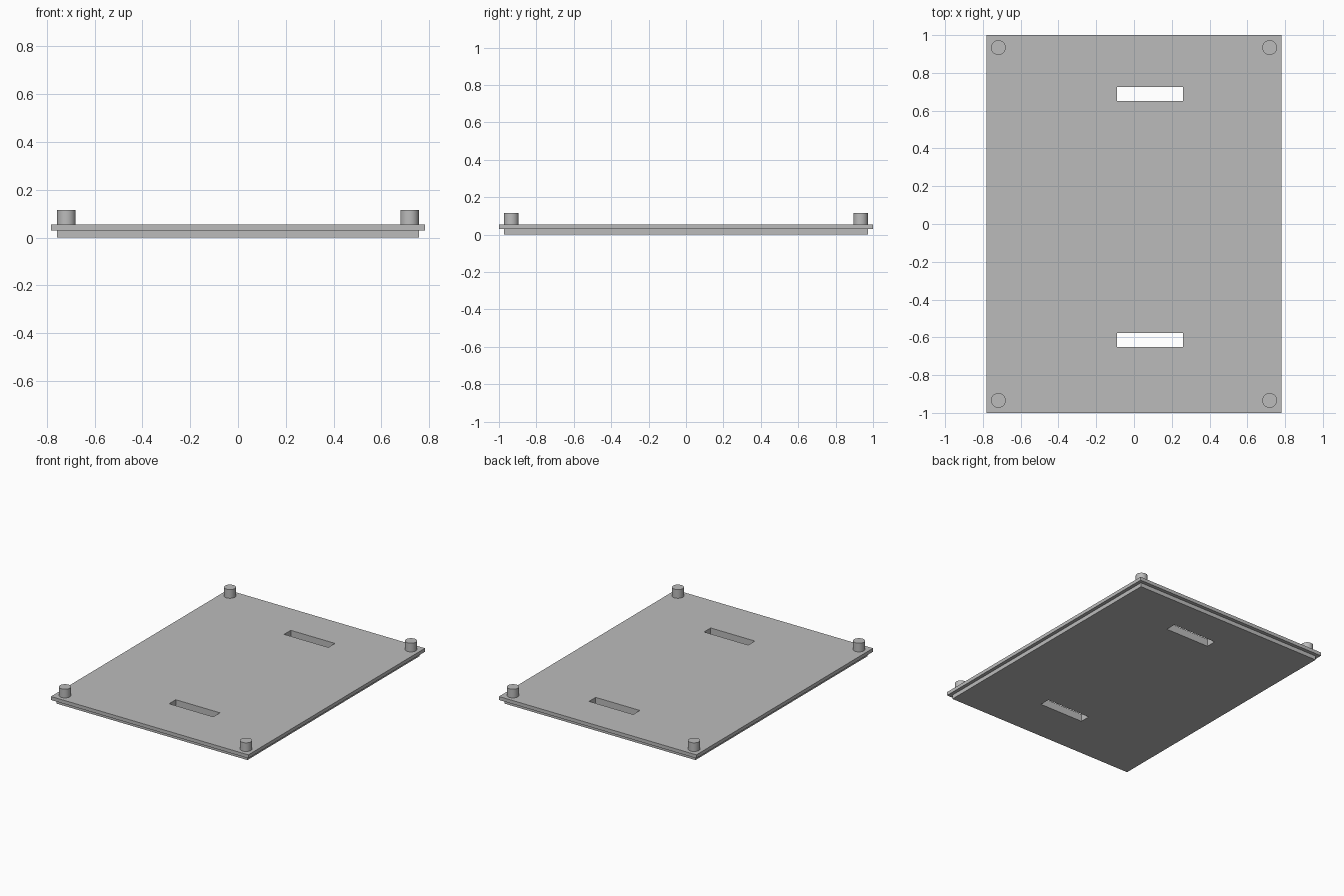
import bpy
import math

if "Cube" in bpy.data.objects:
    bpy.data.objects.remove(bpy.data.objects["Cube"])

# Single flat colour
grey = bpy.data.materials.new("plain_grey")
grey.diffuse_color = (0.5, 0.5, 0.5, 1)
grey.use_nodes = True
grey.node_tree.nodes["Principled BSDF"].inputs["Base Color"].default_value = grey.diffuse_color


def box(name, x0, x1, y0, y1, z0, z1):
    bpy.ops.mesh.primitive_cube_add(
        size=1, location=((x0 + x1) / 2, (y0 + y1) / 2, (z0 + z1) / 2))
    ob = bpy.context.object
    ob.name = name
    ob.scale = (x1 - x0, y1 - y0, z1 - z0)
    bpy.ops.object.transform_apply(location=False, rotation=False, scale=True)
    ob.data.materials.append(grey)
    return ob


Z_STEP, Z_TOP, Z_PEG = 0.029, 0.054, 0.116

# Stepped lid: wide top plate over a slightly smaller locating plate
plates = [
    box("top_plate", -0.782, 0.782, -1.0, 1.0, Z_STEP, Z_TOP),
    box("lower_plate", -0.757, 0.757, -0.974, 0.974, 0.0, Z_STEP),
]

# Two slots cut right through both plates
for name, y0, y1 in (("back", 0.651, 0.726), ("front", -0.651, -0.576)):
    cutter = box(name + "_slot_cutter", -0.09, 0.26, y0, y1, -0.1, 0.2)
    for plate in plates:
        mod = plate.modifiers.new(name + "_slot", 'BOOLEAN')
        mod.operation = 'DIFFERENCE'
        mod.solver = 'EXACT'
        mod.object = cutter
        bpy.context.view_layer.objects.active = plate
        bpy.ops.object.modifier_apply(modifier=mod.name)
    bpy.data.objects.remove(cutter, do_unlink=True)

# Corner pegs
for sx, side in ((-1, "left"), (1, "right")):
    for sy, end in ((-1, "front"), (1, "back")):
        bpy.ops.mesh.primitive_cylinder_add(
            vertices=48, radius=0.039, depth=Z_PEG - Z_TOP,
            location=(sx * 0.718, sy * 0.934, (Z_PEG + Z_TOP) / 2))
        peg = bpy.context.object
        peg.name = f"{end}_{side}_peg"
        peg.data.materials.append(grey)
        bpy.ops.object.shade_smooth_by_angle(angle=math.radians(30))
